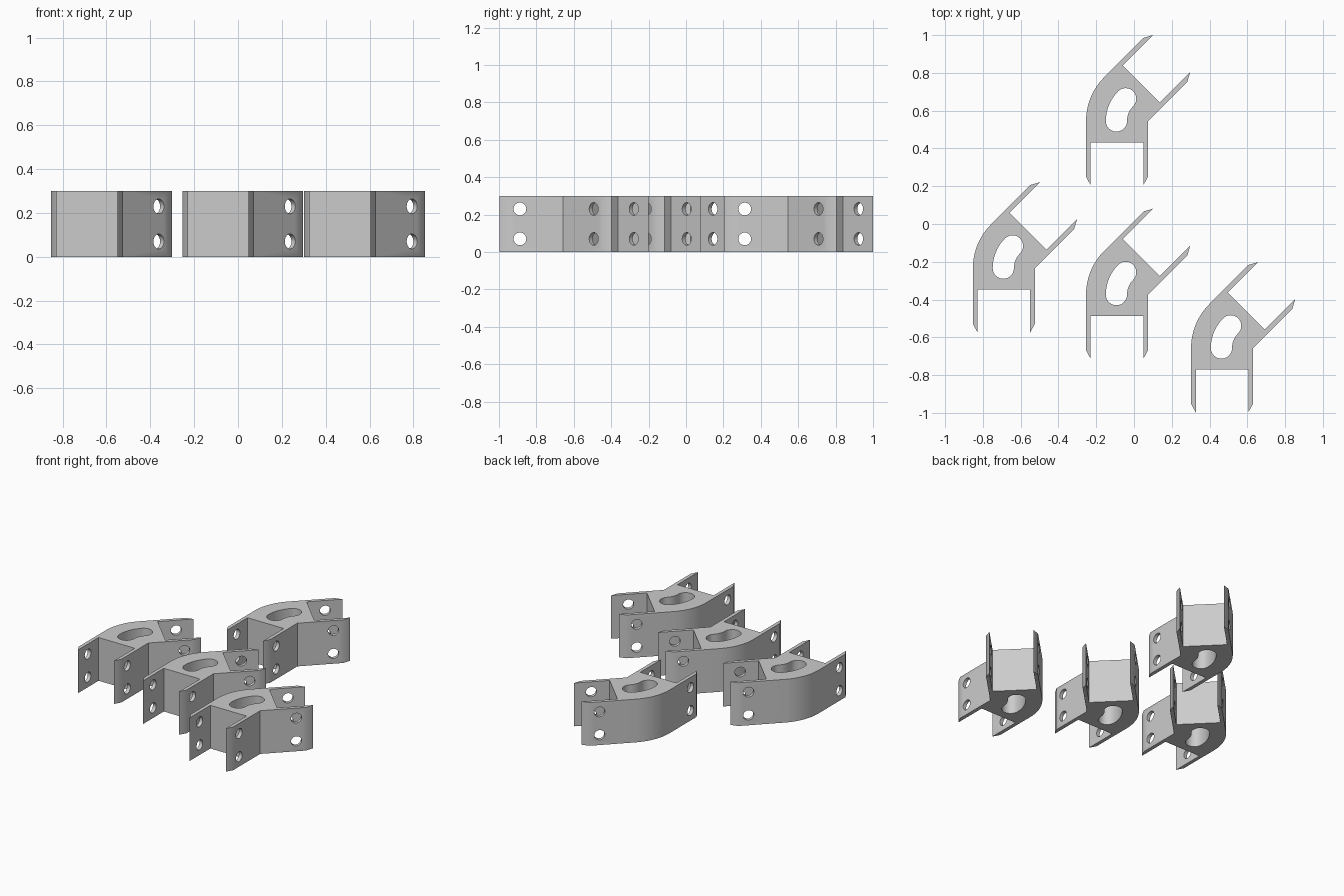
import bpy, bmesh, math
from mathutils import Matrix, Vector

if "Cube" in bpy.data.objects:
    bpy.data.objects.remove(bpy.data.objects["Cube"], do_unlink=True)

HEIGHT, WIDTH, WALL = 0.30, 0.328, 0.025
FLOOR, SHOULDER, TIP = -0.113, -0.295, -0.341
SLOT_PATH, SLOT_R = 0.167, 0.056
BOLT_Y, BOLT_R, BOLT_GAP = -0.231, 0.034, 0.08

grey = bpy.data.materials.new("plain grey")
grey.use_nodes = True
COLOUR = (0.6, 0.6, 0.6, 1)
grey.diffuse_color = COLOUR
grey.node_tree.nodes["Principled BSDF"].inputs["Base Color"].default_value = COLOUR


def arc(centre, radius, start, end, steps):
    """Points along an arc, angles in degrees."""
    angles = [math.radians(start + (end - start) * i / steps) for i in range(steps + 1)]
    return [(centre[0] + radius * math.cos(a), centre[1] + radius * math.sin(a)) for a in angles]


def mirror(point):
    """Reflect a point of the front fork across the bend to the angled fork."""
    s = math.sqrt(0.5)
    x, y = point
    return ((x - y) * s, (-x - y) * s)


def add_prism(bm, outline, z0, z1):
    base = bm.faces.new([bm.verts.new((x, y, z0)) for x, y in outline])
    side = bmesh.ops.extrude_face_region(bm, geom=[base])["geom"]
    bmesh.ops.translate(bm, vec=(0, 0, z1 - z0),
                        verts=[v for v in side if isinstance(v, bmesh.types.BMVert)])


def make_object(name, bm):
    bmesh.ops.recalc_face_normals(bm, faces=bm.faces[:])
    mesh = bpy.data.meshes.new(name)
    bm.to_mesh(mesh)
    bm.free()
    mesh.materials.append(grey)
    obj = bpy.data.objects.new(name, mesh)
    bpy.context.collection.objects.link(obj)
    return obj


# Body: two forks with chamfered tips, joined by a rounded bend about the origin
fork = [(0, SHOULDER), (-WALL, TIP), (-WALL, FLOOR), (WALL - WIDTH, FLOOR),
        (WALL - WIDTH, TIP), (-WIDTH, SHOULDER)]
outline = [(0, 0)] + fork + arc((0, 0), WIDTH, 180, 135, 12)
outline += [mirror(p) for p in reversed(fork)]
body = bmesh.new()
add_prism(body, outline, 0, HEIGHT)
bracket = make_object("bracket_centre", body)

# Cutter: curved slot through the bend and two bolt holes across each fork
near = (-SLOT_PATH, 0)
slot = arc(near, SLOT_R, 180, 360, 20)
slot += arc((0, 0), SLOT_PATH - SLOT_R, 180, 135, 10)[1:]
slot += arc(mirror(near), SLOT_R, -45, 135, 20)[1:]
slot += arc((0, 0), SLOT_PATH + SLOT_R, 135, 180, 10)[1:-1]
cut = bmesh.new()
add_prism(cut, slot, -0.1, HEIGHT + 0.1)
middle = (-WIDTH / 2, BOLT_Y)
for (x, y), turn in ((middle, 0), (mirror(middle), -45)):
    for side in (-1, 1):
        place = (Matrix.Translation((x, y, HEIGHT / 2 + side * BOLT_GAP))
                 @ Matrix.Rotation(math.radians(turn), 4, 'Z')
                 @ Matrix.Rotation(math.pi / 2, 4, 'Y'))
        bmesh.ops.create_cone(cut, cap_ends=True, segments=32, radius1=BOLT_R,
                              radius2=BOLT_R, depth=WIDTH + 0.1, matrix=place)
cutter = make_object("hole_cutter", cut)
cutter.hide_render = True

# Bake the holes into the shared bracket mesh
holes = bracket.modifiers.new("holes", 'BOOLEAN')
holes.operation, holes.solver, holes.object = 'DIFFERENCE', 'EXACT', cutter
graph = bpy.context.evaluated_depsgraph_get()
mesh = bpy.data.meshes.new_from_object(bracket.evaluated_get(graph))
bracket.modifiers.clear()
bracket.data = mesh
bpy.data.objects.remove(cutter, do_unlink=True)
mesh.shade_smooth()
mesh.set_sharp_from_angle(angle=math.radians(30))

# Four matching brackets, placed by their inner bend corner
bracket.location = (0.074, -0.374, 0)
for name, x, y in (("bracket_back", 0.074, 0.545),
                   ("bracket_right", -0.525, -0.234),
                   ("bracket_left", 0.63, -0.657)):
    copy = bpy.data.objects.new(name, mesh)
    copy.location = Vector((x, y, 0))
    bpy.context.collection.objects.link(copy)
